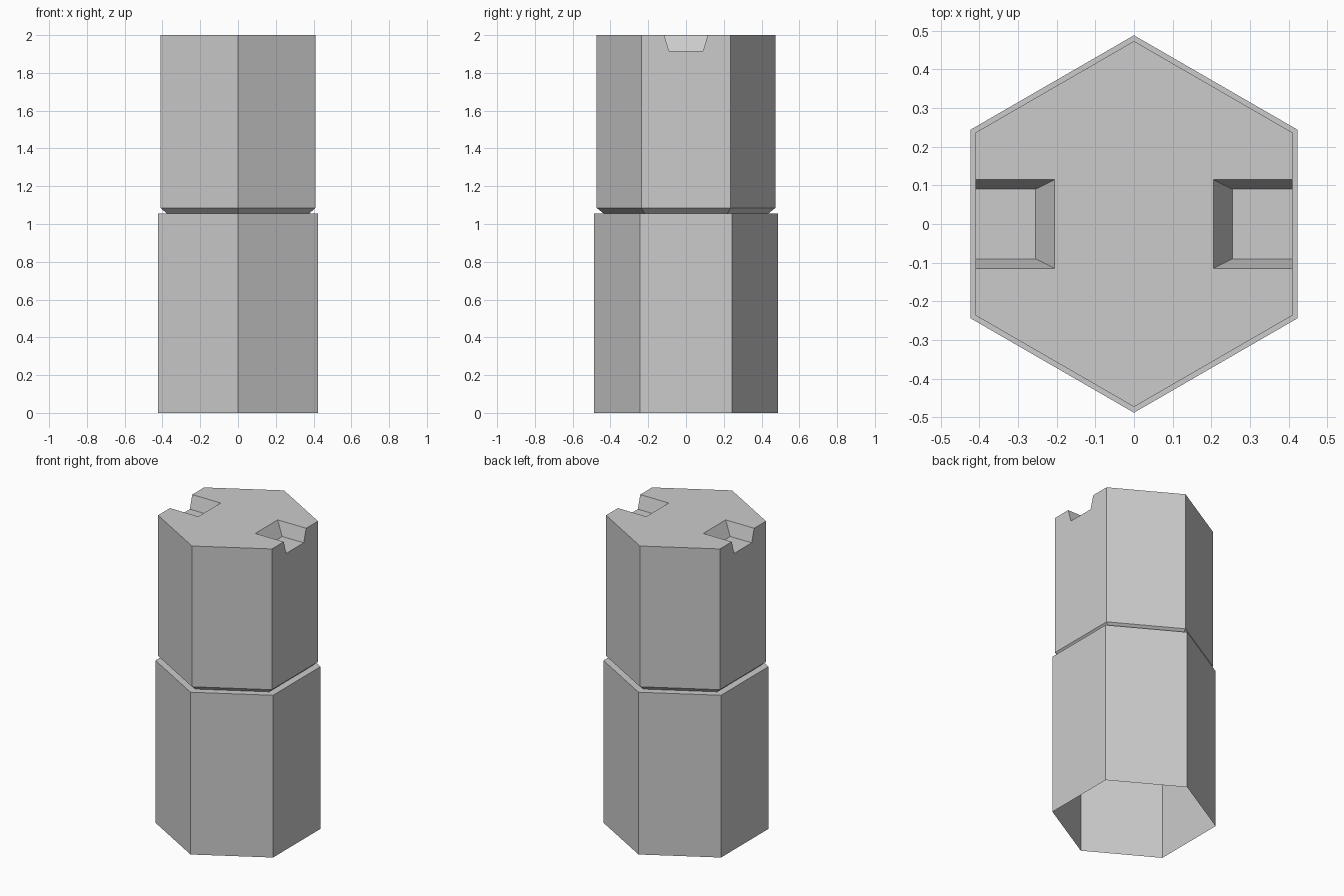
import bpy, bmesh
from math import sin, cos, pi

if "Cube" in bpy.data.objects:
    bpy.data.objects.remove(bpy.data.objects["Cube"])


def make_object(name, verts, faces):
    me = bpy.data.meshes.new(name)
    me.from_pydata(verts, [], faces)
    bm = bmesh.new()
    bm.from_mesh(me)
    bmesh.ops.recalc_face_normals(bm, faces=bm.faces)
    bm.to_mesh(me)
    bm.free()
    ob = bpy.data.objects.new(name, me)
    bpy.context.collection.objects.link(ob)
    return ob


# Hexagonal socket body: stacked rings (radius, height), corners on the y axis
profile = [(0.488, 0), (0.488, 1.055), (0.435, 1.055), (0.473, 1.085), (0.473, 2)]
N = 6
verts = [(r * sin(2 * pi * i / N), r * cos(2 * pi * i / N), z)
         for r, z in profile for i in range(N)]
faces = [(k * N + i, k * N + (i + 1) % N, (k + 1) * N + (i + 1) % N, (k + 1) * N + i)
         for k in range(len(profile) - 1) for i in range(N)]
top = (len(profile) - 1) * N
faces += [tuple(range(N)), tuple(range(top, top + N))]
body = make_object("hex_socket_body", verts, faces)

# Tapered notches cut into the top at both flat sides
for name, s in (("notch_cutter_right", 1), ("notch_cutter_left", -1)):
    pts = [(s * x, y, z)
           for x_in, w, z in ((0.255, 0.09, 1.915), (0.155, 0.14, 2.085))
           for x, y in ((x_in, -w), (0.6, -w), (0.6, w), (x_in, w))]
    quads = [(0, 1, 2, 3), (4, 5, 6, 7)]
    quads += [(i, (i + 1) % 4, (i + 1) % 4 + 4, i + 4) for i in range(4)]
    cutter = make_object(name, pts, quads)
    cutter.hide_render = True
    mod = body.modifiers.new(name, 'BOOLEAN')
    mod.operation = 'DIFFERENCE'
    mod.solver = 'EXACT'
    mod.object = cutter
    bpy.context.view_layer.objects.active = body
    bpy.ops.object.modifier_apply(modifier=mod.name)
    bpy.data.objects.remove(cutter)

# Open the underside so the body is a hollow shell
bm = bmesh.new()
bm.from_mesh(body.data)
base = [f for f in bm.faces if all(v.co.z < 0.001 for v in f.verts)]
bmesh.ops.delete(bm, geom=base, context='FACES')
bm.to_mesh(body.data)
bm.free()
